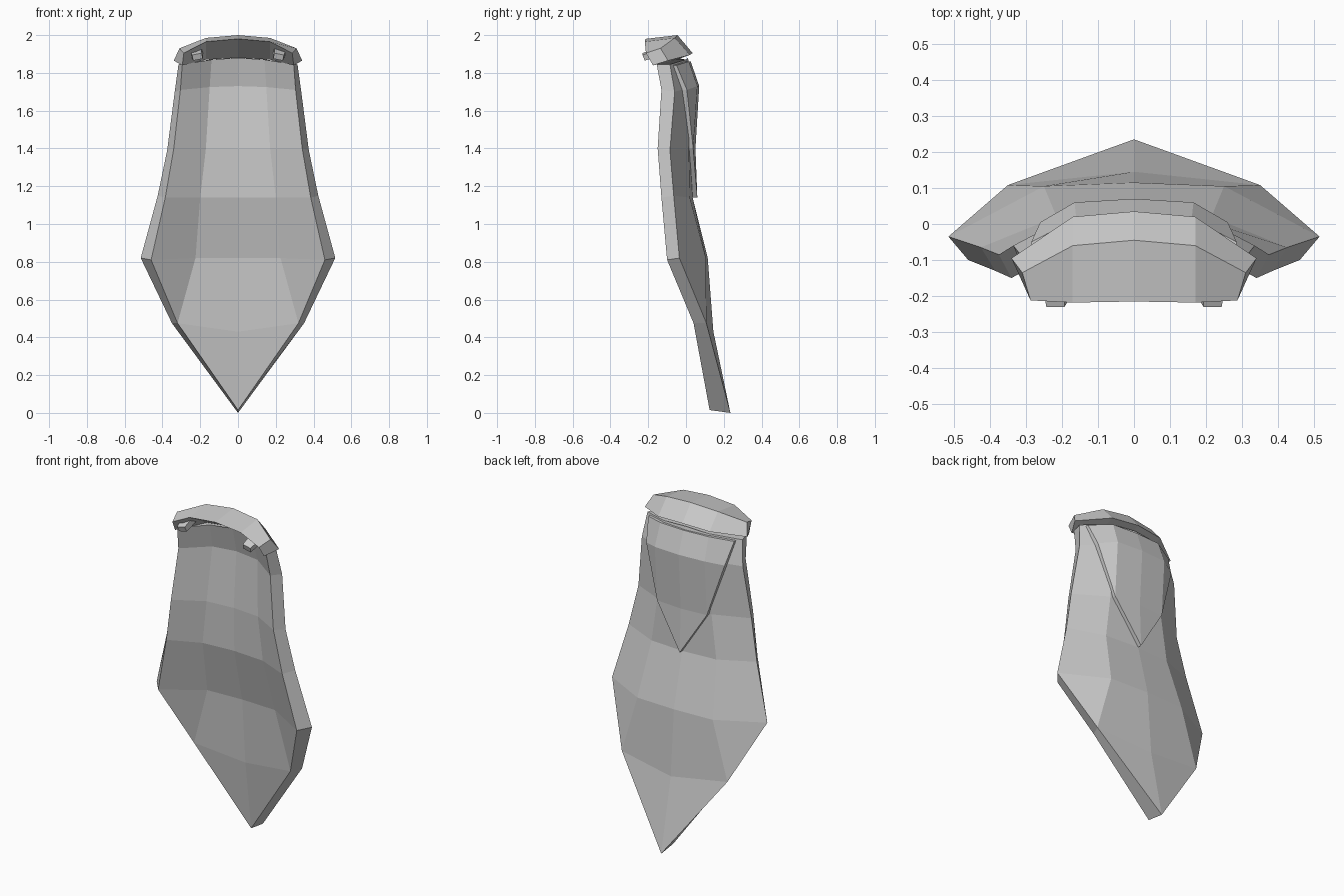
import bpy, bmesh
from mathutils import Vector, Euler

cloth = bpy.data.materials.new("grey_cloth")
cloth.diffuse_color = (0.6, 0.6, 0.6, 1)


def finish(name, bm):
    bmesh.ops.remove_doubles(bm, verts=bm.verts, dist=0.0005)
    bmesh.ops.recalc_face_normals(bm, faces=bm.faces)
    me = bpy.data.meshes.new(name)
    bm.to_mesh(me)
    bm.free()
    me.materials.append(cloth)
    ob = bpy.data.objects.new(name, me)
    bpy.context.collection.objects.link(ob)
    return ob


def mirrored(half):
    """Half row (centre, middle, edge) -> full row from left edge to right edge."""
    return [(-x, y, z) for x, y, z in half[:0:-1]] + list(half)


def loft(name, rings, cap_end=True):
    """Skin closed rings and cap the ends."""
    bm = bmesh.new()
    vs = [[bm.verts.new(p) for p in r] for r in rings]
    n = len(rings[0])
    for a, b in zip(vs, vs[1:]):
        for i in range(n):
            j = (i + 1) % n
            bm.faces.new((a[i], a[j], b[j], b[i]))
    bm.faces.new(vs[0])
    if cap_end:
        bm.faces.new(vs[-1])
    return finish(name, bm)


def sheet(name, rows):
    """Thick sheet from (outer half row, inner half row) pairs ending in a point."""
    rings = [mirrored(o) + mirrored(i)[::-1] for o, i in rows]
    return loft(name, rings, cap_end=False)


# Cape: back surface and inner surface, top to pointed hem
sheet("cape", [
    ([(0, 0.01, 1.88), (0.15, 0.0, 1.87), (0.315, -0.085, 1.845)],
     [(0, -0.05, 1.88), (0.14, -0.065, 1.87), (0.295, -0.155, 1.845)]),
    ([(0, 0.045, 1.73), (0.165, 0.03, 1.725), (0.335, -0.06, 1.70)],
     [(0, -0.015, 1.73), (0.15, -0.03, 1.725), (0.305, -0.13, 1.71)]),
    ([(0, 0.03, 1.40), (0.18, 0.015, 1.40), (0.375, -0.085, 1.39)],
     [(0, -0.04, 1.40), (0.17, -0.055, 1.40), (0.34, -0.15, 1.40)]),
    ([(0, 0.035, 1.14), (0.215, 0.02, 1.14), (0.425, -0.065, 1.15)],
     [(0, -0.035, 1.14), (0.20, -0.05, 1.14), (0.385, -0.13, 1.14)]),
    ([(0, 0.115, 0.82), (0.25, 0.105, 0.82), (0.515, -0.035, 0.82)],
     [(0, 0.04, 0.82), (0.225, 0.03, 0.82), (0.46, -0.10, 0.81)]),
    ([(0, 0.145, 0.43), (0.35, 0.108, 0.475), (0.35, 0.108, 0.475)],
     [(0, 0.07, 0.43), (0.32, 0.04, 0.475), (0.32, 0.04, 0.475)]),
    ([(0, 0.235, 0.0)] * 3, [(0, 0.125, 0.015)] * 3),
])

# Pointed upper layer lying on the back of the cape
flap = [
    [(0, 0.025, 1.86), (0.16, 0.015, 1.86), (0.285, -0.05, 1.84)],
    [(0, 0.070, 1.73), (0.165, 0.06, 1.73), (0.26, 0.005, 1.71)],
    [(0, 0.050, 1.40), (0.165, 0.038, 1.40), (0.165, 0.038, 1.40)],
    [(0, 0.060, 1.14)] * 3,
]
sheet("back_flap", [(r, [(x, y - 0.04, z) for x, y, z in r]) for r in flap])

# Collar: four-sided section (front lip, ridge, back, underside) swept round the neck
lines = [
    [(0, -0.215, 1.98), (0.17, -0.218, 1.965), (0.287, -0.212, 1.905)],
    [(0, -0.045, 2.0), (0.17, -0.06, 1.985), (0.31, -0.135, 1.93)],
    [(0, 0.035, 1.905), (0.17, 0.02, 1.895), (0.34, -0.095, 1.865)],
    [(0, -0.03, 1.88), (0.17, -0.05, 1.87), (0.295, -0.175, 1.84)],
]
loft("collar", list(zip(*[mirrored(l) for l in lines])))

# Small clasps inside the collar ends
for side, label in ((-1, "left"), (1, "right")):
    bm = bmesh.new()
    bmesh.ops.create_cube(bm, size=1)
    rot = Euler((0.35, side * 0.2, 0)).to_matrix()
    for v in bm.verts:
        taper = 0.8 if v.co.y < 0 else 1.0
        p = Vector((v.co.x * 0.065 * taper, v.co.y * 0.09, v.co.z * 0.04 * taper))
        v.co = rot @ p + Vector((side * 0.218, -0.182, 1.90))
    finish(label + "_clasp", bm)
